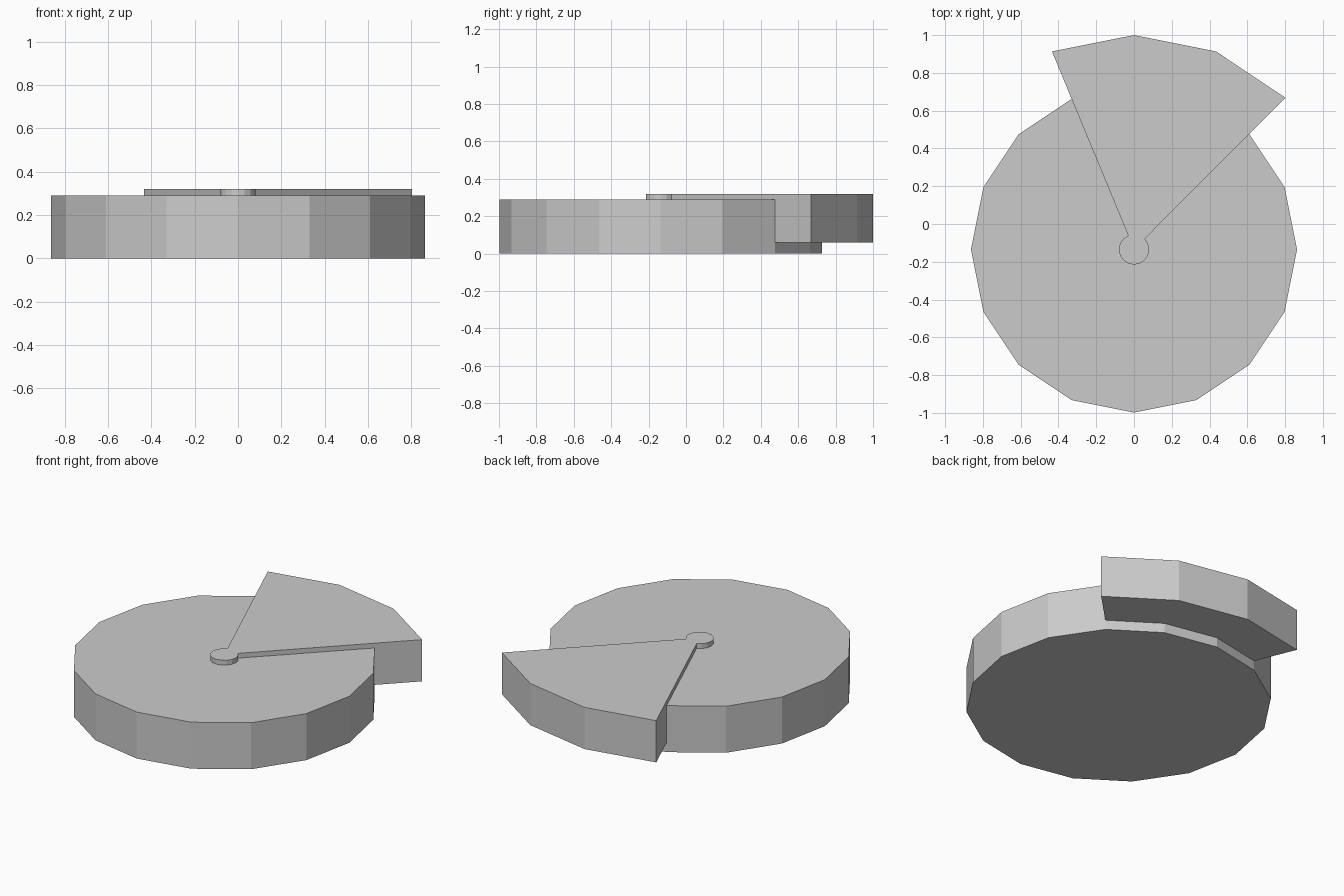
import bpy
import bmesh
from math import radians, cos, sin

if "Cube" in bpy.data.objects:
    bpy.data.objects.remove(bpy.data.objects["Cube"])

CY = -0.135          # shared axis of all parts
R_DISC, R_WEDGE, R_HUB = 0.863, 1.135, 0.08

grey = bpy.data.materials.new("light grey")
grey.diffuse_color = (0.6, 0.6, 0.6, 1)
grey.use_nodes = True
grey.node_tree.nodes["Principled BSDF"].inputs["Base Color"].default_value = grey.diffuse_color


def polar(radius, degrees):
    a = radians(degrees)
    return radius * cos(a), CY + radius * sin(a)


def prism(name, outline, z0, z1):
    """Extrude a counter-clockwise outline from z0 up to z1."""
    bm = bmesh.new()
    low = [bm.verts.new((x, y, z0)) for x, y in outline]
    high = [bm.verts.new((x, y, z1)) for x, y in outline]
    bm.faces.new(low[::-1])
    bm.faces.new(high)
    n = len(outline)
    for i in range(n):
        j = (i + 1) % n
        bm.faces.new((low[i], low[j], high[j], high[i]))
    mesh = bpy.data.meshes.new(name)
    bm.to_mesh(mesh)
    bm.free()
    mesh.materials.append(grey)
    obj = bpy.data.objects.new(name, mesh)
    bpy.context.collection.objects.link(obj)
    return obj


STEP = 22.5

# sixteen-sided base disc
prism("base_disc", [polar(R_DISC, i * STEP) for i in range(16)], 0.0, 0.29)

# raised wedge joined to a round hub, as one keyhole outline
arm = [polar(R_WEDGE, i * STEP) for i in range(2, 6)]
hub = [polar(R_HUB, i * STEP) for i in range(5, 19)]
prism("wedge_with_hub", arm + hub, 0.06, 0.32)
